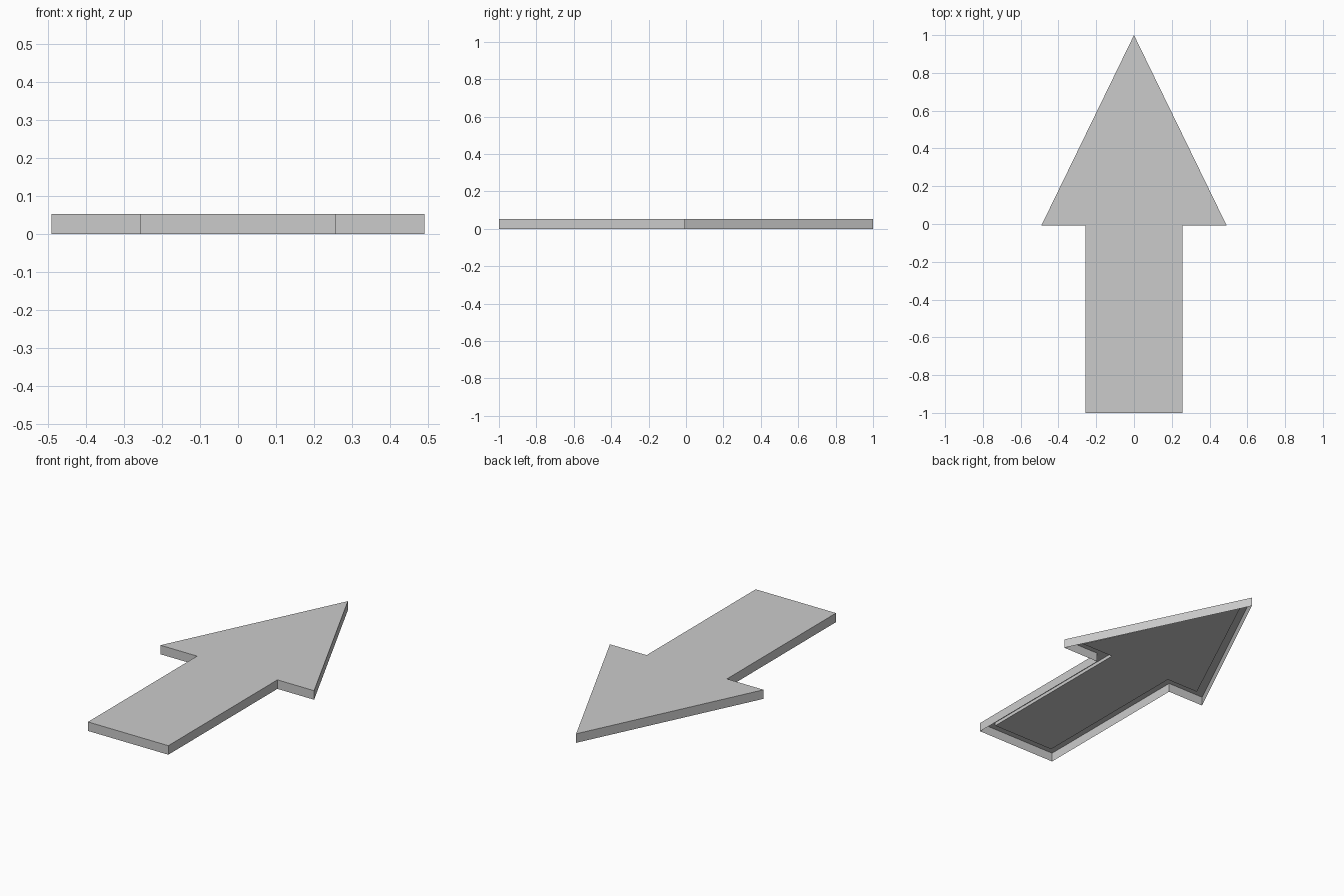
import bpy
import bmesh

cube = bpy.data.objects.get("Cube")
if cube:
    bpy.data.objects.remove(cube, do_unlink=True)

grey = bpy.data.materials.new("light grey")
grey.use_nodes = True
colour = (0.6, 0.6, 0.6, 1.0)
grey.diffuse_color = colour
grey.node_tree.nodes["Principled BSDF"].inputs["Base Color"].default_value = colour


def arrow_outline(tip, base, head, stem, tail):
    """Counter-clockwise arrow outline, mirrored across x = 0."""
    right = [(stem, tail), (stem, base), (head, base)]
    left = [(-x, y) for x, y in reversed(right)]
    return right + [(0, tip)] + left


def make_prism(name, outline, bottom, top, closed):
    """Upright prism over the outline, with its underside open or closed."""
    bm = bmesh.new()
    lower = [bm.verts.new((x, y, bottom)) for x, y in outline]
    upper = [bm.verts.new((x, y, top)) for x, y in outline]
    n = len(outline)
    for i in range(n):
        j = (i + 1) % n
        bm.faces.new((lower[i], lower[j], upper[j], upper[i]))
    bm.faces.new(upper)
    if closed:
        bm.faces.new(lower[::-1])
    mesh = bpy.data.meshes.new(name)
    bm.to_mesh(mesh)
    bm.free()
    mesh.materials.append(grey)
    bpy.context.collection.objects.link(bpy.data.objects.new(name, mesh))


# Hollow outer arrow, open underneath
outer = arrow_outline(tip=1.0, base=-0.007, head=0.49, stem=0.256, tail=-1.0)
make_prism("arrow_shell", outer, 0, 0.052, closed=False)

# Smaller arrow slab set inside the shell, just under its top
inner = arrow_outline(tip=0.90, base=0.05, head=0.405, stem=0.199, tail=-0.94)
make_prism("inner_slab", inner, 0.03, 0.049, closed=True)
